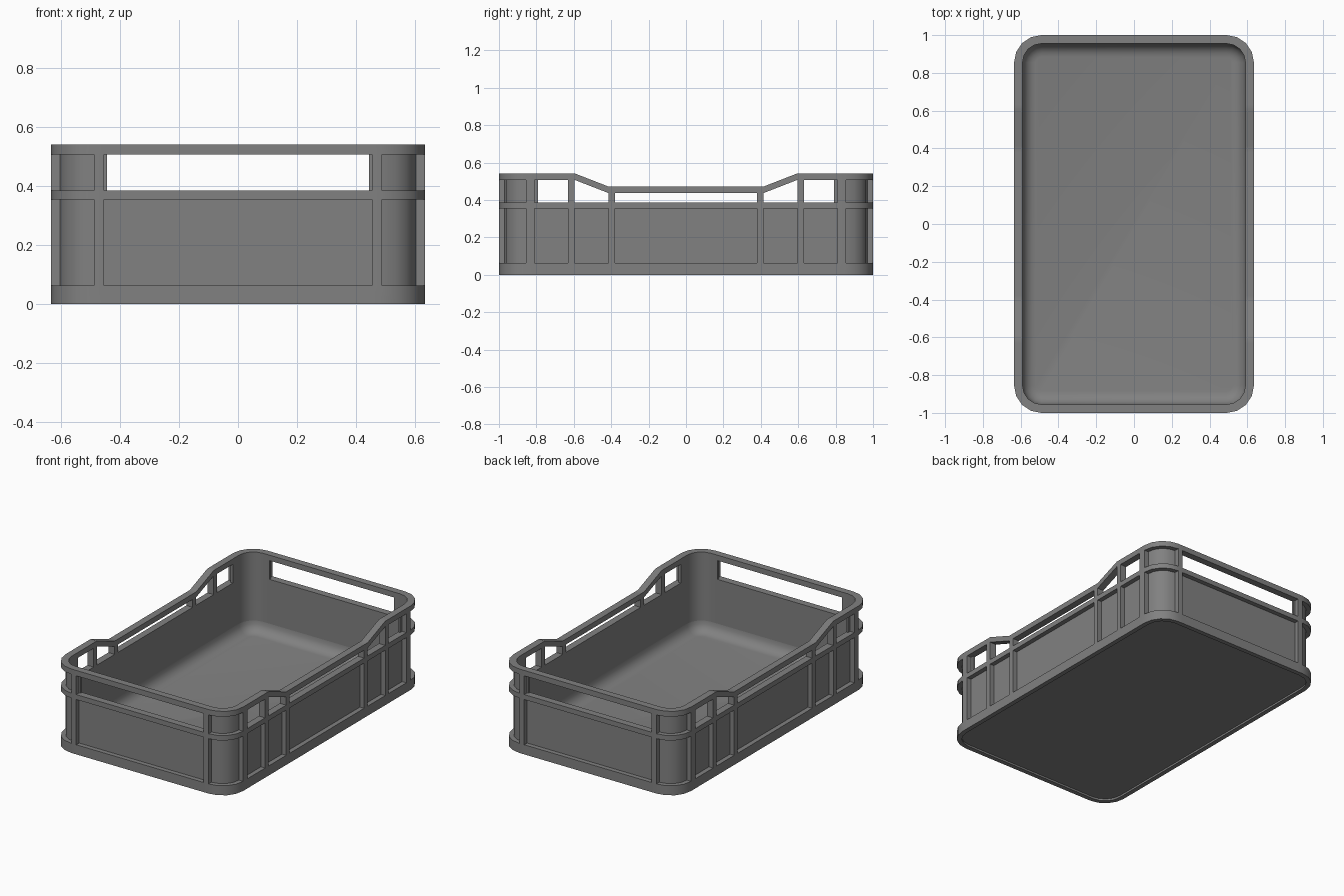
import bpy
import bmesh
from math import cos, sin, pi

cube = bpy.data.objects.get("Cube")
if cube:
    bpy.data.objects.remove(cube)

HX, HY, R = 0.635, 1.0, 0.145        # half width, half length, corner radius
CX, CY = HX - R, HY - R              # corner centres
SEG = 4                              # segments per corner
DEPTHS = [0, 0.03, 0.045]            # outer face, recessed panel, inner face
SIDE = [0.38, 0.415, 0.595, 0.63, 0.79, 0.81]
END = [0.445, 0.455]

grey = bpy.data.materials.new("grey plastic")
grey.use_nodes = True
colour = (0.22, 0.22, 0.22, 1)
grey.diffuse_color = colour
grey.node_tree.nodes["Principled BSDF"].inputs["Base Color"].default_value = colour


def stations():
    """Counter-clockwise outline: (base x, base y, normal x, normal y, kind of next span)."""
    out = []
    for k, (sx, sy) in enumerate([(1, -1), (1, 1), (-1, 1), (-1, -1)]):
        for i in range(SEG + 1):
            a = (k - 1) * pi / 2 + i / SEG * pi / 2
            kind = "corner" if i < SEG else ("side", "end")[k % 2]
            out.append((sx * CX, sy * CY, cos(a), sin(a), kind))
        marks = END if k % 2 else SIDE
        for v in sorted([-m for m in marks] + marks):
            if k % 2:
                out.append((-v if k == 1 else v, sy * CY, 0, sy, "end"))
            else:
                out.append((sx * CX, v if k == 0 else -v, sx, 0, "side"))
    return out


ST = stations()
N = len(ST)


def levels(y):
    """Height rows; the rim dips in the middle of the long sides."""
    t = min(max((abs(y) - 0.415) / 0.18, 0), 1)
    top = 0.472 + 0.07 * t
    return [0, 0.012, 0.062, 0.354, 0.386, top - 0.035, top]


def point(i, d, z):
    bx, by, nx, ny, _ = ST[i % N]
    return (bx + nx * (R - d), by + ny * (R - d), z)


def filled(i, layer, row):
    """Whether this piece of the wall is solid."""
    if layer not in (0, 1) or not 0 <= row <= 5:
        return False
    a, b = ST[i % N], ST[(i + 1) % N]
    kind = a[4]
    s = abs(a[1] + b[1]) / 2 if kind == "side" else abs(a[0] + b[0]) / 2
    rib = (kind == "end" and s > 0.455) or (kind == "side" and (
        s > 0.81 or 0.595 < s < 0.63 or 0.38 < s < 0.415))
    if layer == 0:
        return rib or row in (0, 1, 3, 5)
    if row == 4:
        return (rib or kind == "corner" or (kind == "side" and s > 0.79)
                or (kind == "end" and s > 0.445))
    return row > 0


def finish(bm, name):
    mesh = bpy.data.meshes.new(name)
    bm.to_mesh(mesh)
    bm.free()
    mesh.materials.append(grey)
    obj = bpy.data.objects.new(name, mesh)
    bpy.context.collection.objects.link(obj)
    bpy.ops.object.select_all(action="DESELECT")
    obj.select_set(True)
    bpy.context.view_layer.objects.active = obj
    bpy.ops.object.shade_smooth_by_angle(angle=pi / 6)


# Ribbed wall with recessed panels and open windows
bm = bmesh.new()
cache = {}


def corner_vert(i, j, k):
    key = (i % N, j, k)
    if key not in cache:
        cache[key] = bm.verts.new(point(i, DEPTHS[j], levels(ST[i % N][1])[k]))
    return cache[key]


for i in range(N):
    for j in range(2):
        for k in range(6):
            if not filled(i, j, k):
                continue
            for axis in range(3):
                u, v = (axis + 1) % 3, (axis + 2) % 3
                for step in (0, 1):
                    near = [i, j, k]
                    near[axis] += 2 * step - 1
                    if filled(*near):
                        continue
                    loop = []
                    for du, dv in ((0, 0), (1, 0), (1, 1), (0, 1)):
                        c = [i, j, k]
                        c[axis] += step
                        c[u] += du
                        c[v] += dv
                        loop.append(corner_vert(*c))
                    bm.faces.new(loop if step else loop[::-1])
finish(bm, "crate_wall")

# Floor with a rounded inner edge
bm = bmesh.new()
F = 0.07
profile = [(0.045, 0.012)]
profile += [(0.045 + F * (1 - cos(a)), 0.03 + F * (1 - sin(a)))
            for a in (n / 5 * pi / 2 for n in range(6))]
outline = [i for i in range(N) if ST[i][4] == "corner" or ST[i - 1][4] == "corner"]
rings = [[bm.verts.new(point(i, d, z)) for i in outline] for d, z in profile]
for low, high in zip(rings, rings[1:]):
    for n in range(len(low)):
        m = (n + 1) % len(low)
        bm.faces.new((low[n], low[m], high[m], high[n]))
bm.faces.new(rings[0][::-1])
bm.faces.new(rings[-1])
finish(bm, "crate_floor")
